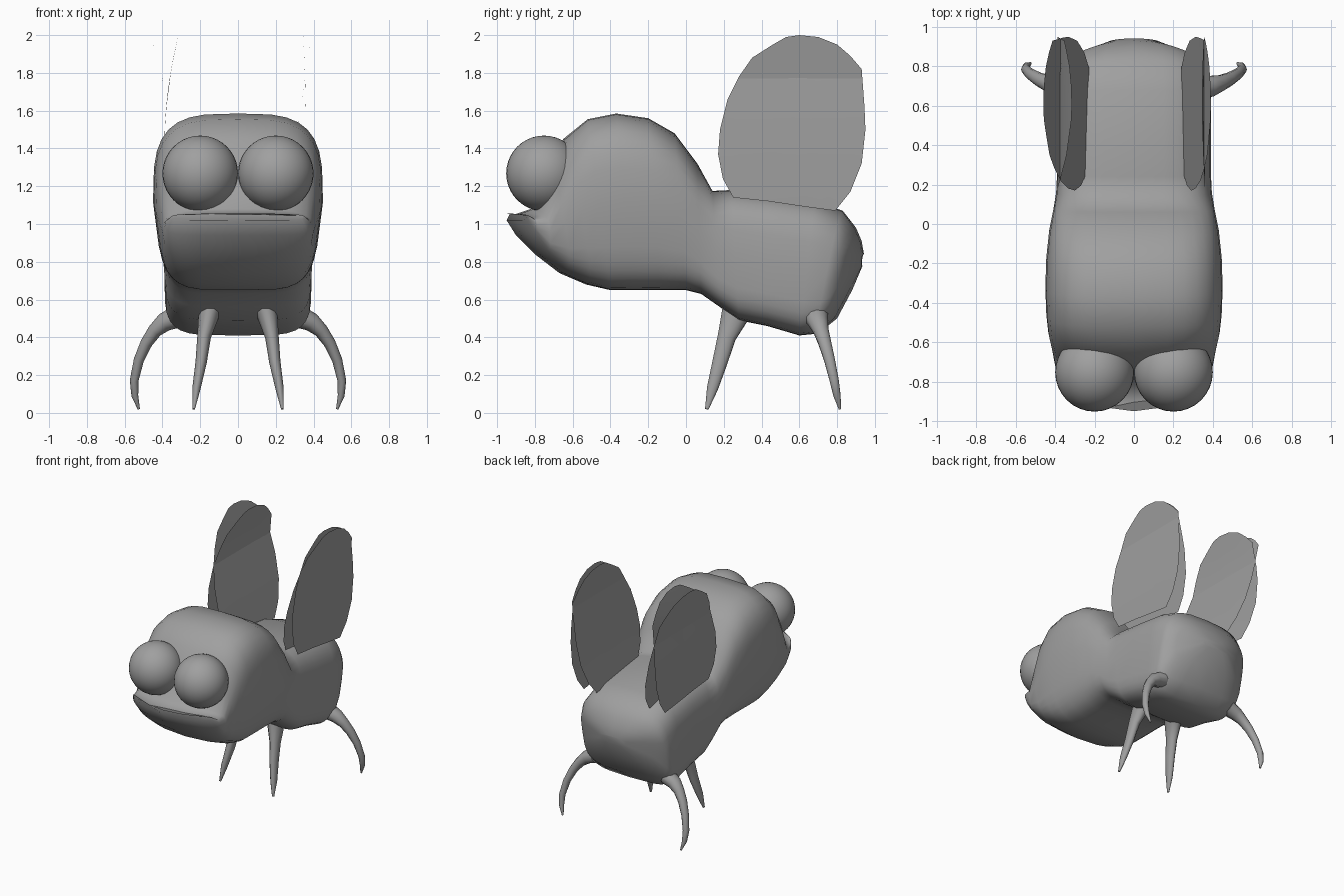
import bpy, bmesh, math
from mathutils import Vector

if "Cube" in bpy.data.objects:
    bpy.data.objects.remove(bpy.data.objects["Cube"])

grey = bpy.data.materials.new("soft_grey")
grey.diffuse_color = (0.35, 0.35, 0.35, 1)
grey.use_nodes = True
grey.node_tree.nodes["Principled BSDF"].inputs["Base Color"].default_value = grey.diffuse_color


def finish(name, bm, angle=75):
    bmesh.ops.recalc_face_normals(bm, faces=bm.faces)
    me = bpy.data.meshes.new(name)
    bm.to_mesh(me)
    bm.free()
    ob = bpy.data.objects.new(name, me)
    bpy.context.collection.objects.link(ob)
    me.materials.append(grey)
    bpy.ops.object.select_all(action='DESELECT')
    ob.select_set(True)
    bpy.context.view_layer.objects.active = ob
    bpy.ops.object.shade_smooth_by_angle(angle=math.radians(angle))
    return ob


def loft(bm, rings):
    vs = [[bm.verts.new(p) for p in r] for r in rings]
    n = len(vs[0])
    for a, b in zip(vs, vs[1:]):
        for i in range(n):
            bm.faces.new((a[i], a[(i + 1) % n], b[(i + 1) % n], b[i]))
    bm.faces.new(vs[0])
    bm.faces.new(vs[-1])


def spow(v, e):
    return math.copysign(abs(v) ** e, v)


# Head and abdomen: slanted rounded sections, squarer and narrower below
# bottom y, bottom z, top y, top z, half width, bow at the sides, bottom taper
SECTIONS = [
    (-.95, 1.02, -.95, 1.055, .35, .12, 0),
    (-.90, .94, -.91, 1.05, .385, .12, .02),
    (-.80, .84, -.82, 1.08, .40, .09, .04),
    (-.67, .74, -.75, 1.27, .415, .07, .07),
    (-.53, .68, -.65, 1.45, .435, .04, .10),
    (-.40, .65, -.52, 1.555, .445, 0, .12),
    (-.28, .65, -.37, 1.585, .45, 0, .12),
    (-.14, .65, -.20, 1.56, .445, 0, .12),
    (0, .65, -.06, 1.48, .43, 0, .09),
    (.08, .63, .06, 1.32, .41, 0, .06),
    (.18, .56, .14, 1.175, .395, 0, .02),
    (.28, .49, .24, 1.18, .39, 0, 0),
    (.43, .46, .45, 1.155, .39, 0, 0),
    (.60, .41, .68, 1.125, .39, 0, 0),
    (.70, .42, .83, 1.07, .385, -.02, 0),
    (.80, .50, .90, .98, .37, -.06, 0),
    (.88, .65, .93, .91, .30, -.06, 0),
    (.935, .78, .942, .84, .12, -.01, 0),
]
N = 32
rings = []
for yb, zb, yt, zt, w, bow, taper in SECTIONS:
    ring = []
    for i in range(N):
        a = math.tau * i / N
        e = .58 if math.sin(a) > 0 else .42
        c, s = spow(math.cos(a), e), spow(math.sin(a), e)
        t = (s + 1) / 2
        ring.append((w * c * (1 - taper * max(0, -s)),
                     yb + (yt - yb) * t + bow * c * c, zb + (zt - zb) * t))
    rings.append(ring)
bm = bmesh.new()
loft(bm, rings)
finish("body", bm)

# Eyes
for side, label in ((-1, "left"), (1, "right")):
    bm = bmesh.new()
    bmesh.ops.create_uvsphere(bm, u_segments=32, v_segments=20, radius=.2)
    bmesh.ops.translate(bm, verts=bm.verts, vec=(side * .2, -.752, 1.268))
    finish(label + "_eye", bm)

# Legs: tapered tubes along a path of (x, y, z, radius)
FRONT = [(.13, .30, .60, .085), (.155, .26, .52, .055), (.18, .215, .40, .036),
         (.195, .18, .27, .03), (.22, .14, .13, .022), (.235, .11, .02, .007)]
REAR = [(.32, .69, .51, .06), (.39, .70, .48, .05), (.44, .715, .435, .038),
        (.485, .735, .37, .032), (.525, .76, .28, .027), (.55, .785, .17, .023),
        (.546, .80, .09, .018), (.525, .815, .02, .006)]


def tube(bm, path, side, depth):
    pts = [Vector((side * x, y, z)) for x, y, z, r in path]
    rings = []
    for i, p in enumerate(pts):
        d = (pts[min(i + 1, len(pts) - 1)] - pts[max(i - 1, 0)]).normalized()
        u = d.cross(Vector((0, 1, 0))).normalized()
        v = d.cross(u) * depth
        r = path[i][3]
        rings.append([p + r * (math.cos(math.tau * k / 10) * u
                               + math.sin(math.tau * k / 10) * v) for k in range(10)])
    loft(bm, rings)


for side, label in ((-1, "left"), (1, "right")):
    for kind, path, depth in (("front", FRONT, 1.4), ("rear", REAR, 1.1)):
        bm = bmesh.new()
        tube(bm, path, side, depth)
        finish(f"{label}_{kind}_leg", bm)

# Wings: pairs of thin crossing sheets from a (y, z) outline
OUTLINE = [(.25, 1.14), (.195, 1.24), (.17, 1.37), (.18, 1.5), (.22, 1.66), (.28, 1.78),
           (.35, 1.88), (.46, 1.95), (.53, 1.99), (.60, 2.0), (.70, 1.99), (.80, 1.95),
           (.87, 1.89), (.93, 1.82), (.945, 1.62), (.95, 1.5), (.93, 1.32), (.87, 1.17),
           (.79, 1.07), (.64, 1.09), (.44, 1.12)]


def wing(name, side, low, mid, top):
    """Sheet whose distance from the middle is low, mid, top at z 1.1, 1.55, 2."""
    bm = bmesh.new()
    cy, cz = .57, 1.55

    def vert(y, z):
        w = (z - 1.55) / .45
        x = mid + (top - low) / 2 * w + ((top + low) / 2 - mid) * w * w
        return bm.verts.new((side * x, y, z))

    loops = [[vert(cy + (y - cy) * k, cz + (z - cz) * k) for y, z in OUTLINE]
             for k in (1, .75, .5, .25)]
    n = len(OUTLINE)
    for a, b in zip(loops, loops[1:]):
        for i in range(n):
            bm.faces.new((a[i], a[(i + 1) % n], b[(i + 1) % n], b[i]))
    centre = vert(cy, cz)
    for i in range(n):
        bm.faces.new((loops[-1][i], loops[-1][(i + 1) % n], centre))
    finish(name, bm)


wing("left_outer_wing", -1, .235, .345, .46)
wing("left_inner_wing", -1, .37, .385, .315)
wing("right_outer_wing", 1, .245, .32, .39)
wing("right_inner_wing", 1, .355, .36, .345)
